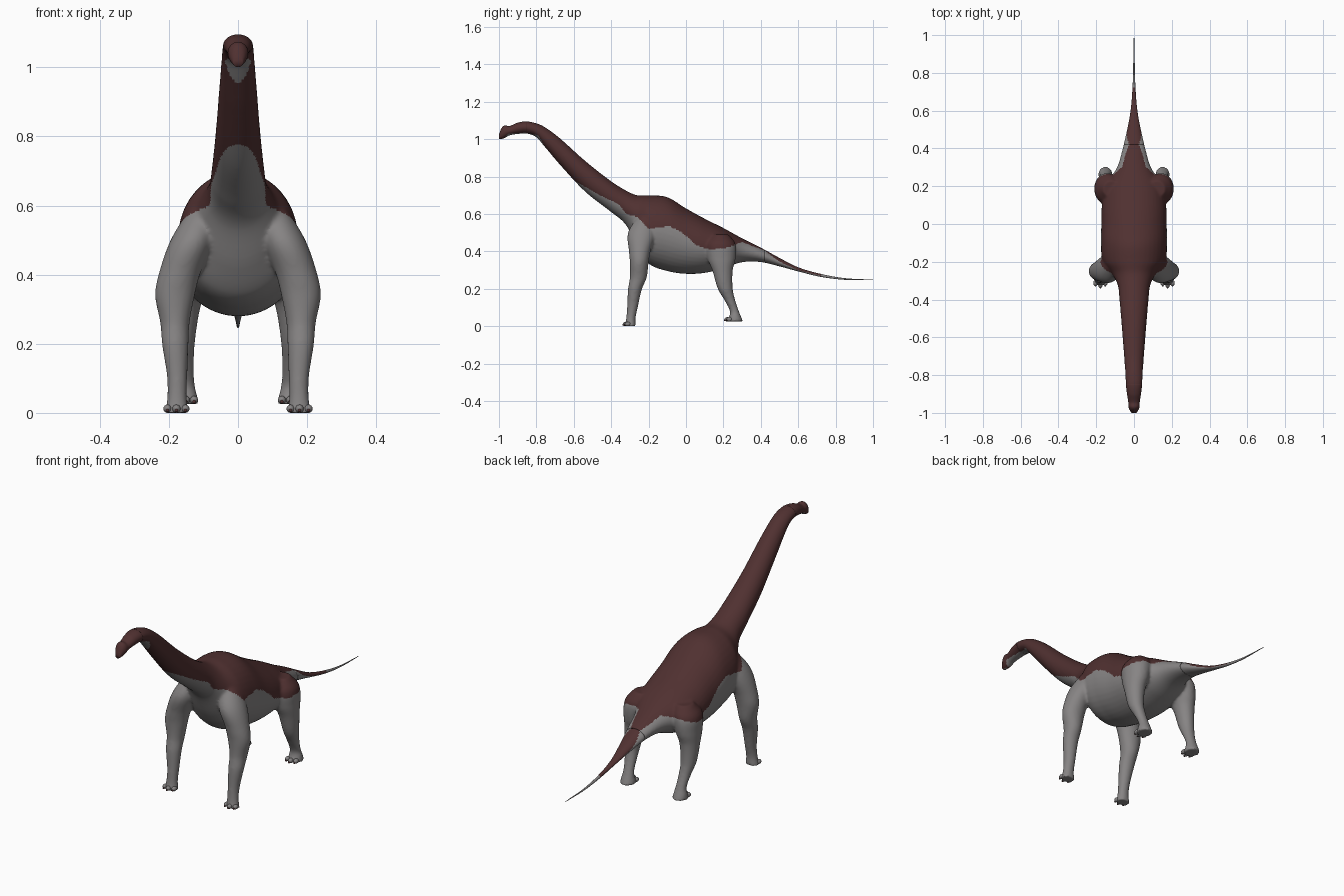
import bpy
import bmesh
import math
from mathutils import Matrix, Vector

start_cube = bpy.data.objects.get("Cube")
if start_cube:
    bpy.data.objects.remove(start_cube)


def make_material(name, colour):
    material = bpy.data.materials.new(name)
    material.use_nodes = True
    material.diffuse_color = colour
    material.node_tree.nodes["Principled BSDF"].inputs["Base Color"].default_value = colour
    return material


grey_hide = make_material("grey hide", (0.24, 0.23, 0.23, 1))
brown_hide = make_material("dark brown hide", (0.08, 0.03, 0.03, 1))

# Spine outline: y, top, bottom, half width
SPINE = [
    (-1, 1.025, 1.0, .013), (-.987, 1.058, 1.001, .022), (-.97, 1.073, 1.006, .029),
    (-.945, 1.07, 1.02, .03), (-.9, 1.088, 1.028, .037), (-.85, 1.095, 1.03, .043),
    (-.8, 1.085, 1.01, .046), (-.76, 1.068, .965, .048), (-.68, 1.01, .87, .054),
    (-.54, .885, .72, .065), (-.4, .775, .61, .077), (-.32, .725, .54, .087),
    (-.26, .7, .42, .12), (-.2, .7, .335, .165), (-.1, .69, .295, .175),
    (0, .63, .28, .173), (.1, .575, .285, .17), (.2, .525, .31, .15),
    (.3, .47, .342, .09), (.4, .42, .343, .06), (.5, .365, .32, .036),
    (.6, .315, .293, .018), (.72, .28, .264, .008), (.85, .257, .248, .004),
    (1, .249, .246, .001),
]

# Lower edge of the dark back: y, z
BACK_EDGE = [
    (-1, 1.0), (-.97, 1.005), (-.95, 1.03), (-.86, 1.035), (-.79, 1.02),
    (-.73, .92), (-.6, .78), (-.46, .7), (-.355, .65), (-.32, .6),
    (-.26, .585), (-.2, .52), (-.09, .535), (-.02, .5), (.06, .43),
    (.13, .41), (.22, .42), (.3, .45), (.42, .405), (.5, .345),
    (.6, .3), (.72, .27), (.74, .4), (1, .4),
]

# Leg sections from the top down: height, back-to-front span, side span
FRONT_LEG = [
    (.6, -.25, -.17, .06, .135), (.5, -.31, -.16, .07, .195),
    (.4, -.305, -.19, .11, .23), (.34, -.3, -.2, .125, .24),
    (.26, -.3, -.21, .14, .225), (.2, -.31, -.235, .143, .22),
    (.1, -.315, -.258, .147, .205), (.04, -.32, -.27, .148, .205),
    (0, -.328, -.268, .142, .213),
]
HIND_LEG = [
    (.49, .14, .23, .07, .165), (.44, .105, .265, .07, .205),
    (.36, .115, .265, .09, .21), (.3, .14, .25, .11, .208),
    (.2, .17, .25, .125, .2), (.14, .205, .263, .127, .187),
    (.08, .235, .283, .125, .18), (.05, .23, .295, .118, .187),
    (.025, .218, .305, .112, .19),
]


def segment(rows, key):
    for a, b in zip(rows, rows[1:]):
        if min(a[0], b[0]) <= key <= max(a[0], b[0]):
            return rows.index(a)
    return 0 if abs(key - rows[0][0]) < abs(key - rows[-1][0]) else len(rows) - 2


def edge_height(y):
    i = segment(BACK_EDGE, y)
    (y0, z0), (y1, z1) = BACK_EDGE[i:i + 2]
    return z0 + (z1 - z0) * (y - y0) / (y1 - y0)


def slope(rows, i, column):
    before, after = rows[max(i - 1, 0)], rows[min(i + 1, len(rows) - 1)]
    return (after[column] - before[column]) / (after[0] - before[0])


def smooth_row(rows, key):
    """Cubic blend of the measured rows at one station."""
    i = segment(rows, key)
    a, b = rows[i], rows[i + 1]
    span = b[0] - a[0]
    t = (key - a[0]) / span
    values = []
    for c in range(1, len(a)):
        start, end = slope(rows, i, c) * span, slope(rows, i + 1, c) * span
        bend = t * (1 - t) * (start * (1 - t) - end * t)
        blend = t * t * (3 - 2 * t)
        values.append(a[c] + (b[c] - a[c]) * blend + bend)
    return values


def stations(start, end, count):
    return [start + (end - start) * i / count for i in range(count + 1)]


def loft(bm, rings):
    """Skin a row of rings and close both ends."""
    loops = [[bm.verts.new(p) for p in ring] for ring in rings]
    for a, b in zip(loops, loops[1:]):
        for j in range(len(a)):
            bm.faces.new((a[j - 1], a[j], b[j], b[j - 1]))
    bm.faces.new(loops[0])
    bm.faces.new(loops[-1])


def circle(sides):
    angles = [math.tau * i / sides for i in range(sides)]
    return [(math.cos(a), math.sin(a)) for a in angles]


def add_spine(bm, start, end, count):
    rings = []
    for y in stations(start, end, count):
        top, bottom, half = smooth_row(SPINE, y)
        middle, rise = (top + bottom) / 2, (top - bottom) / 2
        rings.append([(half * c, y, middle + rise * s) for c, s in circle(40)])
    loft(bm, rings)


def add_leg(bm, rows, side):
    rings = []
    for z in stations(rows[0][0], rows[-1][0], 40):
        y0, y1, x0, x1 = smooth_row(rows, z)
        rings.append([(side * ((x0 + x1) / 2 + (x1 - x0) / 2 * c),
                       (y0 + y1) / 2 + (y1 - y0) / 2 * s, z) for c, s in circle(28)])
    loft(bm, rings)


def add_ball(bm, centre, size):
    matrix = Matrix.Translation(centre) @ Matrix.Diagonal(Vector(size)).to_4x4()
    bmesh.ops.create_uvsphere(bm, u_segments=14, v_segments=8, radius=1, matrix=matrix)


def finish(name, bm):
    bmesh.ops.recalc_face_normals(bm, faces=bm.faces)
    mesh = bpy.data.meshes.new(name)
    bm.to_mesh(mesh)
    bm.free()
    part = bpy.data.objects.new(name, mesh)
    bpy.context.collection.objects.link(part)
    return part


def paint_hide(part):
    mesh = part.data
    mesh.materials.clear()
    mesh.materials.append(grey_hide)
    mesh.materials.append(brown_hide)
    for face in mesh.polygons:
        face.use_smooth = True
        face.material_index = int(face.center.z > edge_height(face.center.y))


# Torso, neck and legs fused into one skin
bm = bmesh.new()
add_spine(bm, -.9, .46, 130)
for side in (-1, 1):
    add_leg(bm, FRONT_LEG, side)
    add_leg(bm, HIND_LEG, side)
body = finish("body_and_legs", bm)
remesh = body.modifiers.new("fuse", 'REMESH')
remesh.mode = 'VOXEL'
remesh.voxel_size = 0.007
relax = body.modifiers.new("relax", 'SMOOTH')
relax.factor = 0.5
relax.iterations = 6
graph = bpy.context.evaluated_depsgraph_get()
fused = bpy.data.meshes.new_from_object(body.evaluated_get(graph))
body.modifiers.clear()
body.data = fused
paint_hide(body)

# Head and tail
for name, start, end, count in (("head", -1, -.85, 40), ("tail", .42, 1, 90)):
    bm = bmesh.new()
    add_spine(bm, start, end, count)
    paint_hide(finish(name, bm))

# Toes and claws on each foot
FEET = {"front": (.178, -.322, .012, .026), "hind": (.151, .222, .037, .024)}
for label, (x, y, z, spread) in FEET.items():
    for side, side_name in ((1, "left"), (-1, "right")):
        toes, claws = bmesh.new(), bmesh.new()
        for step in (-1, 0, 1):
            toe_x = side * x + step * spread
            toe_y = y + abs(step) * .01
            add_ball(toes, (toe_x, toe_y, z), (.012, .016, .012))
            add_ball(claws, (toe_x, toe_y - .014, z - .005), (.005, .005, .005))
        paint_hide(finish(f"{label}_{side_name}_toes", toes))
        claw_set = finish(f"{label}_{side_name}_claws", claws)
        claw_set.data.materials.append(brown_hide)
        claw_set.data.shade_smooth()
